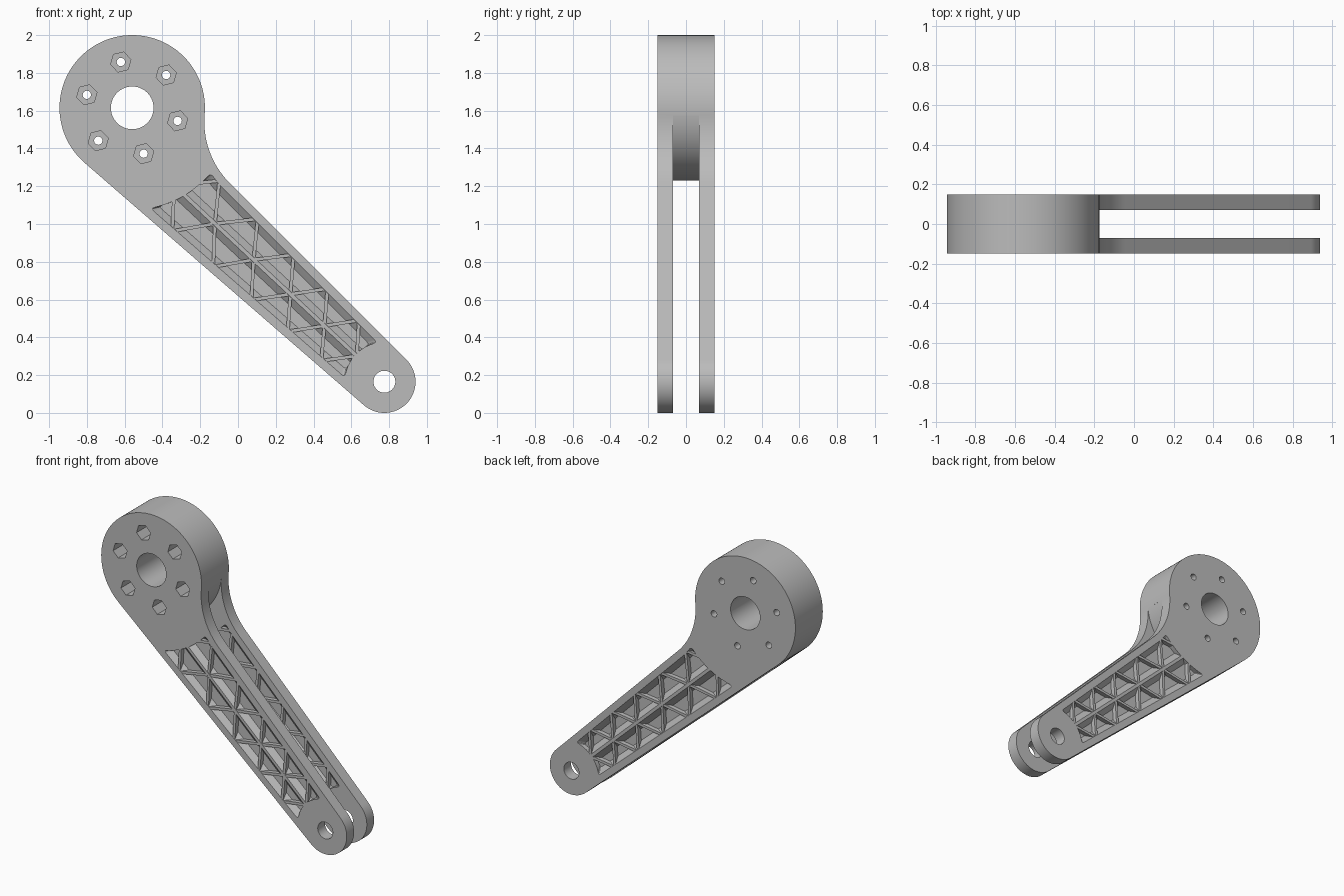
import bpy, bmesh
from math import radians, degrees, cos, sin, acos, atan2
from mathutils import Vector

cube = bpy.data.objects.get("Cube")
if cube:
    bpy.data.objects.remove(cube)

grey = bpy.data.materials.new("plain grey")
grey.use_nodes = True
grey.diffuse_color = (0.5, 0.5, 0.5, 1)
grey.node_tree.nodes["Principled BSDF"].inputs["Base Color"].default_value = (0.5, 0.5, 0.5, 1)

# Main dimensions in the x-z plane
HUB, TIP = Vector((-0.56, 1.615)), Vector((0.775, 0.165))
R_HUB, R_TIP, R_FIL = 0.385, 0.165, 0.46
HALF, SLOT = 0.15, 0.07
LEFT, RIGHT, AXIS, FIL = -131, 45, 137, -5   # directions in degrees


def polar(centre, r, deg):
    return centre + r * Vector((cos(radians(deg)), sin(radians(deg))))


def arc(centre, r, a, b, n):
    return [polar(centre, r, a + (b - a) * i / n) for i in range(n + 1)]


def angle(p, centre):
    return degrees(atan2(p.y - centre.y, p.x - centre.x))


def hit(p, deg, centre, r, sign):
    """Crossing of a line and a circle; sign picks the entry or the exit."""
    d = polar(Vector((0, 0)), 1, deg)
    along = (centre - p).dot(d)
    off2 = (centre - p).length_squared - along ** 2
    return p + d * (along + sign * (r * r - off2) ** 0.5)


def soften(pts, corners, r):
    """Round the chosen corners of a polygon with short curves."""
    out = []
    for i, p in enumerate(pts):
        if i in corners:
            a = p + (pts[i - 1] - p).normalized() * r
            b = p + (pts[(i + 1) % len(pts)] - p).normalized() * r
            out += [a.lerp(p, t).lerp(p.lerp(b, t), t) for t in (0, .25, .5, .75, 1)]
        else:
            out.append(p)
    return out


def loft(bm, rings):
    """Solid through (outline, y) rings of equal point count."""
    loops = [[bm.verts.new((p.x, y, p.y)) for p in pts] for pts, y in rings]
    n = len(loops[0])
    for a, b in zip(loops, loops[1:]):
        for i in range(n):
            j = (i + 1) % n
            bm.faces.new((a[i], a[j], b[j], b[i]))
    bm.faces.new(loops[0][::-1])
    bm.faces.new(loops[-1])


def finish(bm, name):
    bmesh.ops.recalc_face_normals(bm, faces=bm.faces)
    mesh = bpy.data.meshes.new(name)
    bm.to_mesh(mesh)
    bm.free()
    mesh.materials.append(grey)
    obj = bpy.data.objects.new(name, mesh)
    bpy.context.collection.objects.link(obj)
    return obj


def cut(target, solids, name):
    """Subtract a group of lofted solids from the target."""
    bm = bmesh.new()
    for rings in solids:
        loft(bm, rings)
    cutter = finish(bm, name)
    cutter.hide_render = True
    mod = target.modifiers.new(name, "BOOLEAN")
    mod.operation, mod.solver, mod.object = "DIFFERENCE", "EXACT", cutter
    bpy.context.view_layer.objects.active = target
    bpy.ops.object.modifier_apply(modifier=name)
    bpy.data.objects.remove(cutter)


# Lever body: hub, blended neck, straight arm and rounded tip
FC = polar(HUB, R_HUB + R_FIL, FIL)
outline = arc(HUB, R_HUB, FIL, 360 + LEFT, 90)
outline += arc(TIP, R_TIP, LEFT, RIGHT, 48)
outline += arc(FC, R_FIL, 180 + RIGHT, 180 + FIL, 24)[:-1]
bm = bmesh.new()
loft(bm, [(outline, -HALF), (outline, HALF)])
body = finish(bm, "lever_body")

# Fork slot ending on the hub cylinder
slot = arc(HUB, R_HUB, LEFT + 1, FIL - 1, 48)
slot += [FC, Vector((1.2, 0.6)), Vector((1.2, -0.3)), Vector((0.3, -0.3)), polar(HUB, 0.7, LEFT)]
cut(body, [[(slot, -SLOT), (slot, SLOT)]], "slot_cutter")

# Bores, bolt holes and hexagonal nut seats
bolts = [polar(HUB, 0.25, 104 + 60 * k) for k in range(6)]
holes = [(HUB, 0.113, 64), (TIP, 0.058, 40)] + [(b, 0.022, 20) for b in bolts]
rounds = [arc(c, r, 0, 360 - 360 / n, n - 1) for c, r, n in holes]
cut(body, [[(p, -0.2), (p, 0.2)] for p in rounds], "hole_cutter")
hexes = [arc(b, 0.055, 14, 314, 5) for b in bolts]
cut(body, [[(p, -0.2), (p, 0.03)] for p in hexes], "nut_cutter")


# Troughs on either side of the middle rib, with sloped long walls
def trough(right, mid, edge):
    r_top, r_low = 0.54, 0.21
    side = RIGHT if right else LEFT
    m = polar(TIP, mid, AXIS - 90 if right else AXIS + 90)
    e = polar(TIP, R_TIP - edge, side)
    run = 135 if right else 139
    m_top, m_low = hit(m, AXIS, HUB, r_top, -1), hit(m, AXIS, TIP, r_low, 1)
    e_low = hit(e, run, TIP, r_low, 1)
    if right:
        rf, dist = R_FIL + edge, R_HUB + R_FIL
        a = acos((r_top ** 2 + dist ** 2 - rf ** 2) / (2 * r_top * dist))
        e_top = polar(HUB, r_top, FIL - degrees(a))
        neck = arc(FC, rf, angle(e_top, FC) % 360, 180 + RIGHT, 8)[1:]
    else:
        e_top = hit(e, run, HUB, r_top, -1)
        neck = []
    pts = arc(HUB, r_top, angle(m_top, HUB), angle(e_top, HUB), 6) + neck
    low = len(pts)
    pts += arc(TIP, r_low, angle(e_low, TIP) % 360, angle(m_low, TIP) % 360, 6)
    return soften(pts, (6, low), 0.025)


DEPTH, SLOPE = 0.031, 0.036
pockets = []
for right in (True, False):
    top, floor = trough(right, 0.01, 0.045), trough(right, 0.01 + SLOPE, 0.045 + SLOPE)
    for face, inward in ((-HALF, 1), (-SLOT, -1), (SLOT, 1), (HALF, -1)):
        pockets.append([(top, face - inward * 0.008), (top, face), (floor, face + inward * DEPTH)])
cut(body, pockets, "pocket_cutter")

# Diagonal lattice ribs between the middle rib and the pocket edges
mids = [1.52, 1.227, 0.947, 0.68, 0.434, 0.2]
edges = [1.365, 1.078, 0.81, 0.556, 0.32, 0.1]


def node(s, w):
    return polar(polar(TIP, s, AXIS), w, AXIS - 90)


bm = bmesh.new()
for sign in (1, -1):
    for i, s in enumerate(edges):
        outer = node(s, sign * (0.135 + 0.035 * s))
        for m in mids[i:i + 2]:
            inner = node(m, 0)
            d = (outer - inner).normalized() * 0.009
            n = Vector((-d.y, d.x))
            if i == len(edges) - 1 and m == mids[-1]:
                outer = inner.lerp(outer, 0.9)
            strip = [inner - n, outer - n, outer + n, inner + n]
            for y in (-HALF, SLOT):
                loft(bm, [(strip, y + 0.001), (strip, y + HALF - SLOT - 0.001)])
ribs = finish(bm, "lattice_ribs")

# Smooth the round surfaces and keep the edges sharp
bpy.ops.object.select_all(action="DESELECT")
body.select_set(True)
bpy.context.view_layer.objects.active = body
bpy.ops.object.shade_smooth_by_angle(angle=radians(25))
